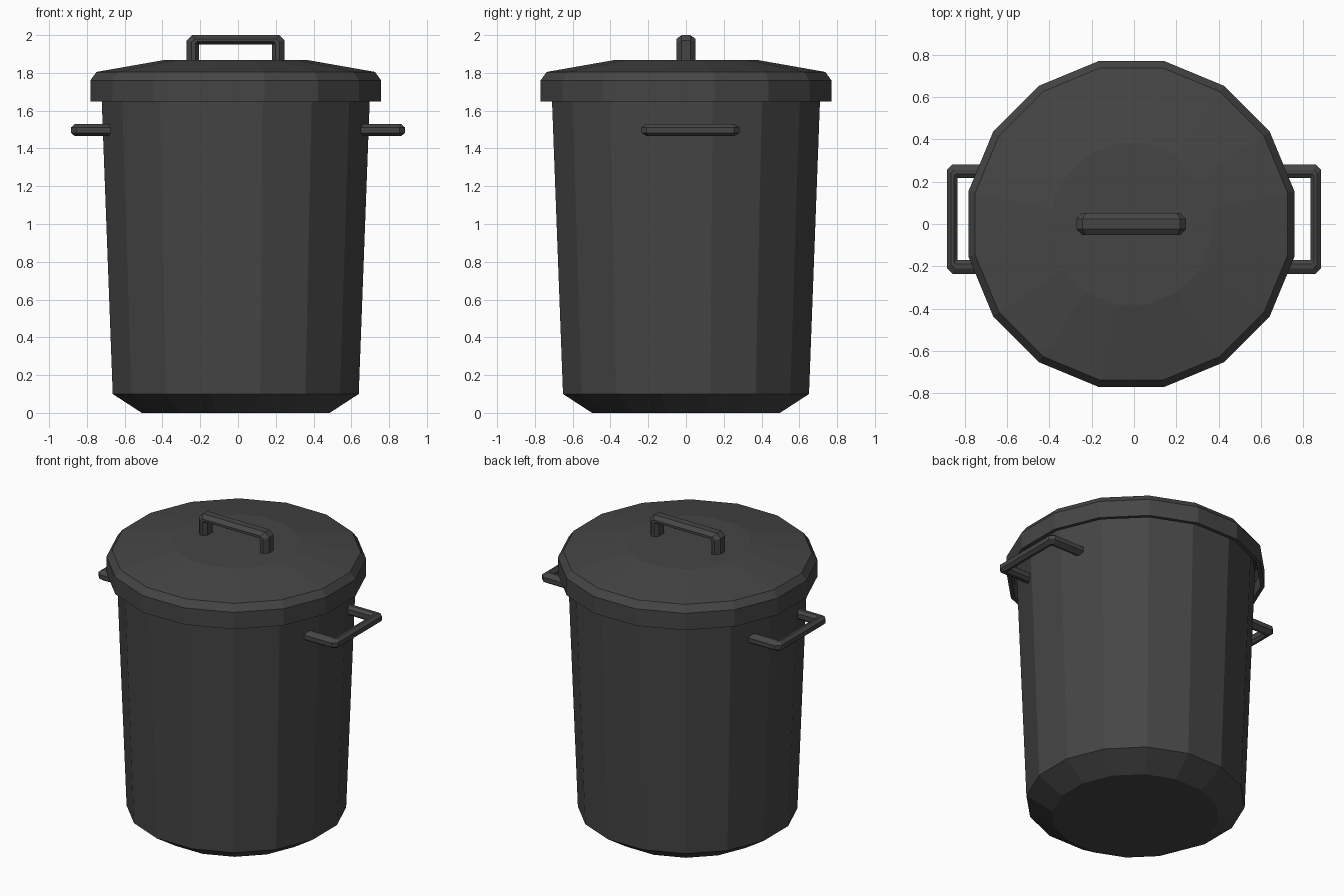
import bpy, bmesh
from math import cos, sin, pi
from mathutils import Vector

if "Cube" in bpy.data.objects:
    bpy.data.objects.remove(bpy.data.objects["Cube"])

SIDES = 16
CX = -0.012  # bin axis sits slightly left of the handles' centre

mat = bpy.data.materials.new("dark_plastic")
mat.diffuse_color = (0.06, 0.06, 0.06, 1)
mat.use_nodes = True
mat.node_tree.nodes["Principled BSDF"].inputs["Base Color"].default_value = mat.diffuse_color


def finish(name, bm):
    bmesh.ops.remove_doubles(bm, verts=bm.verts[:], dist=0.0005)
    bmesh.ops.recalc_face_normals(bm, faces=bm.faces[:])
    me = bpy.data.meshes.new(name)
    bm.to_mesh(me)
    bm.free()
    me.materials.append(mat)
    ob = bpy.data.objects.new(name, me)
    bpy.context.collection.objects.link(ob)
    return ob


def revolve(name, profile):
    """Faceted turned shape from (radius, z) points, both ends capped."""
    bm = bmesh.new()
    rings = []
    for r, z in profile:
        angles = [2 * pi * (i + 0.5) / SIDES for i in range(SIDES)]
        rings.append([bm.verts.new((CX + r * cos(a), r * sin(a), z)) for a in angles])
    for a, b in zip(rings, rings[1:]):
        for i in range(SIDES):
            j = (i + 1) % SIDES
            bm.faces.new((a[i], a[j], b[j], b[i]))
    bm.faces.new(rings[0])
    bm.faces.new(rings[-1])
    return finish(name, bm)


def handle(name, origin, along, out, side, length, half_width):
    """U-shaped bar with chamfered section; 'out' points away from the bin."""
    along, out, side, origin = map(Vector, (along, out, side, origin))
    half, leg, bar, cut = 0.259, 0.066, 0.05, 0.028
    section = [(0, -.45), (0, .45), (.4, 1), (.7, 1), (1, .5), (1, -.5), (.7, -1), (.4, -1)]
    bm = bmesh.new()
    strips = []
    for d, w in section:
        u, v, c = half - leg * d, -bar * d, cut * (1 - d)
        path = [(-u, -length), (-u, v - c), (-u + c, v), (u - c, v), (u, v - c), (u, -length)]
        strips.append([bm.verts.new(origin + along * p + out * q + side * w * half_width)
                       for p, q in path])
    for a, b in zip(strips, strips[1:] + strips[:1]):
        for i in range(5):
            bm.faces.new((a[i], a[i + 1], b[i + 1], b[i]))
    for k in (0, -1):
        bm.faces.new([s[k] for s in strips])
    return finish(name, bm)


# tapered bin body with chamfered base
revolve("bin_body", [(0.507, 0), (0.664, 0.1), (0.727, 1.75)])

# lid: hollow skirt, bevelled shoulder and low cone with a flat centre
revolve("lid", [(0.38, 1.84), (0.735, 1.77), (0.76, 1.74), (0.76, 1.648), (0.785, 1.648),
                (0.785, 1.76), (0.752, 1.805), (0.387, 1.868)])

# carrying handles
handle("lid_handle", (-0.013, 0, 2.0), (1, 0, 0), (0, 0, 1), (0, 1, 0), 0.145, 0.051)
for label, s in (("left", -1), ("right", 1)):
    handle(label + "_handle", (s * 0.884, 0.023, 1.497), (0, 1, 0), (s, 0, 0), (0, 0, 1),
           0.25, 0.032)
